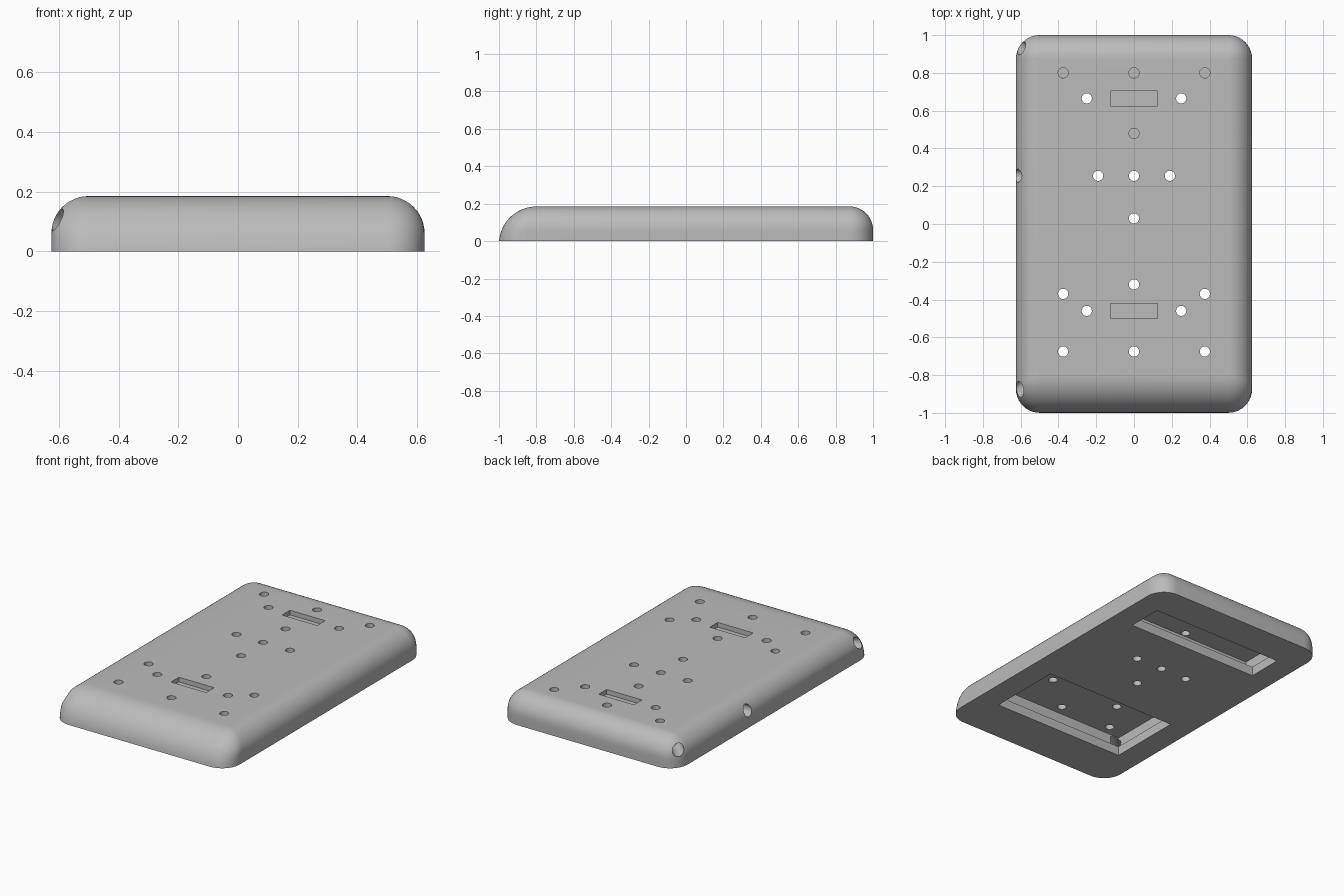
import bpy, bmesh, math
from mathutils import Vector, Matrix

cube = bpy.data.objects.get("Cube")
if cube:
    bpy.data.objects.remove(cube, do_unlink=True)

WIDTH, LENGTH, HEIGHT = 1.25, 2.0, 0.185
EDGE, NOSE = 0.125, 0.2          # side fillet and larger front fillet
HOLE, BORE = 0.027, 0.036        # radii
LIP, ROOF = 0.06, 0.147          # underside recess levels

grey = bpy.data.materials.new("plain_grey")
grey.use_nodes = True
grey.diffuse_color = (0.5, 0.5, 0.5, 1)
grey.node_tree.nodes["Principled BSDF"].inputs["Base Color"].default_value = (0.5, 0.5, 0.5, 1)


def make_object(name, bm):
    bmesh.ops.recalc_face_normals(bm, faces=bm.faces)
    mesh = bpy.data.meshes.new(name)
    bm.to_mesh(mesh)
    bm.free()
    mesh.materials.append(grey)
    obj = bpy.data.objects.new(name, mesh)
    bpy.context.collection.objects.link(obj)
    return obj


def add_box(bm, x, y0, y1, z0, z1):
    size = Matrix.Diagonal((2 * x, y1 - y0, z1 - z0, 1))
    place = Matrix.Translation((0, (y0 + y1) / 2, (z0 + z1) / 2))
    bmesh.ops.create_cube(bm, size=1, matrix=place @ size)


def add_rod(bm, start, end, radius):
    start, end = Vector(start), Vector(end)
    axis = end - start
    turn = axis.to_track_quat('Z', 'Y').to_matrix().to_4x4()
    bmesh.ops.create_cone(bm, cap_ends=True, segments=32, radius1=radius, radius2=radius,
                          depth=axis.length, matrix=Matrix.Translation((start + end) / 2) @ turn)


def outline(z, inset):
    """Rounded rectangle of the shell at one height."""
    nose = NOSE - math.sqrt(max(0, NOSE ** 2 - (z - HEIGHT + NOSE) ** 2))
    r = max(EDGE - inset, 0.002)
    x = WIDTH / 2 - inset - r
    back, front = LENGTH / 2 - inset - r, -LENGTH / 2 + nose + r
    points = []
    for quarter, (cx, cy) in enumerate([(x, back), (-x, back), (-x, front), (x, front)]):
        for i in range(11):
            a = (quarter + i / 10) * math.pi / 2
            points.append((cx + r * math.cos(a), cy + r * math.sin(a), z))
    return points


# Shell lofted from rounded outlines
bm = bmesh.new()
levels = [(z, 0) for z in (0, 0.02, 0.04)]
for i in range(13):
    a = i / 12 * math.pi / 2
    levels.append((HEIGHT - EDGE + EDGE * math.sin(a), EDGE * (1 - math.cos(a))))
rings = [[bm.verts.new(p) for p in outline(*level)] for level in levels]
for low, high in zip(rings, rings[1:]):
    for i in range(len(low)):
        j = (i + 1) % len(low)
        bm.faces.new((low[i], low[j], high[j], high[i]))
bm.faces.new(rings[0])
bm.faces.new(rings[-1])
body = make_object("mounting_plate", bm)

cutters = []

# Underside recesses with a lip around each opening
bm = bmesh.new()
add_box(bm, 0.5, 0.45, 0.83, LIP, ROOF)
add_box(bm, 0.5, -0.74, -0.2, LIP, ROOF)
cutters.append(make_object("recess_cutter", bm))
bm = bmesh.new()
add_box(bm, 0.47, 0.545, 0.775, -0.1, 0.1)
add_box(bm, 0.47, -0.705, -0.22, -0.1, 0.1)
cutters.append(make_object("opening_cutter", bm))

# Shallow slots on top
bm = bmesh.new()
for y in (0.665, -0.46):
    add_box(bm, 0.125, y - 0.04, y + 0.04, HEIGHT - 0.03, HEIGHT + 0.1)
cutters.append(make_object("slot_cutter", bm))

# Screw holes: (half spacing, y, lower end); zero spacing is a single hole
bm = bmesh.new()
rows = [(0.375, 0.8, 0.065), (0, 0.8, 0.065), (0, 0.48, 0.065), (0.25, 0.665, 0.1),
        (0.19, 0.255, -0.1), (0, 0.255, -0.1), (0, 0.03, -0.1), (0, -0.32, 0.1),
        (0.375, -0.37, 0.1), (0.25, -0.46, 0.1), (0.375, -0.675, 0.1), (0, -0.675, 0.1)]
for x, y, bottom in rows:
    for side in sorted({x, -x}):
        add_rod(bm, (side, y, bottom), (side, y, 0.3), HOLE)
cutters.append(make_object("screw_hole_cutter", bm))

# Cable bores on one long side: two diagonal at the corners, one straight
bm = bmesh.new()
for x, y, dy in ((-0.595, 0.93, 1), (-0.62, 0.255, 0), (-0.595, -0.865, -1)):
    way = Vector((-1, dy, 0)).normalized()
    middle = Vector((x, y, 0.106))
    add_rod(bm, middle - way * 0.2, middle + way * 0.2, BORE)
cutters.append(make_object("bore_cutter", bm))

# Cut everything out of the plate
bpy.ops.object.select_all(action='DESELECT')
body.select_set(True)
bpy.context.view_layer.objects.active = body
for cutter in cutters:
    mod = body.modifiers.new(cutter.name, 'BOOLEAN')
    mod.operation = 'DIFFERENCE'
    mod.solver = 'EXACT'
    mod.object = cutter
    bpy.ops.object.modifier_apply(modifier=mod.name)
    bpy.data.objects.remove(cutter, do_unlink=True)
bpy.ops.object.shade_smooth_by_angle(angle=math.radians(30))
